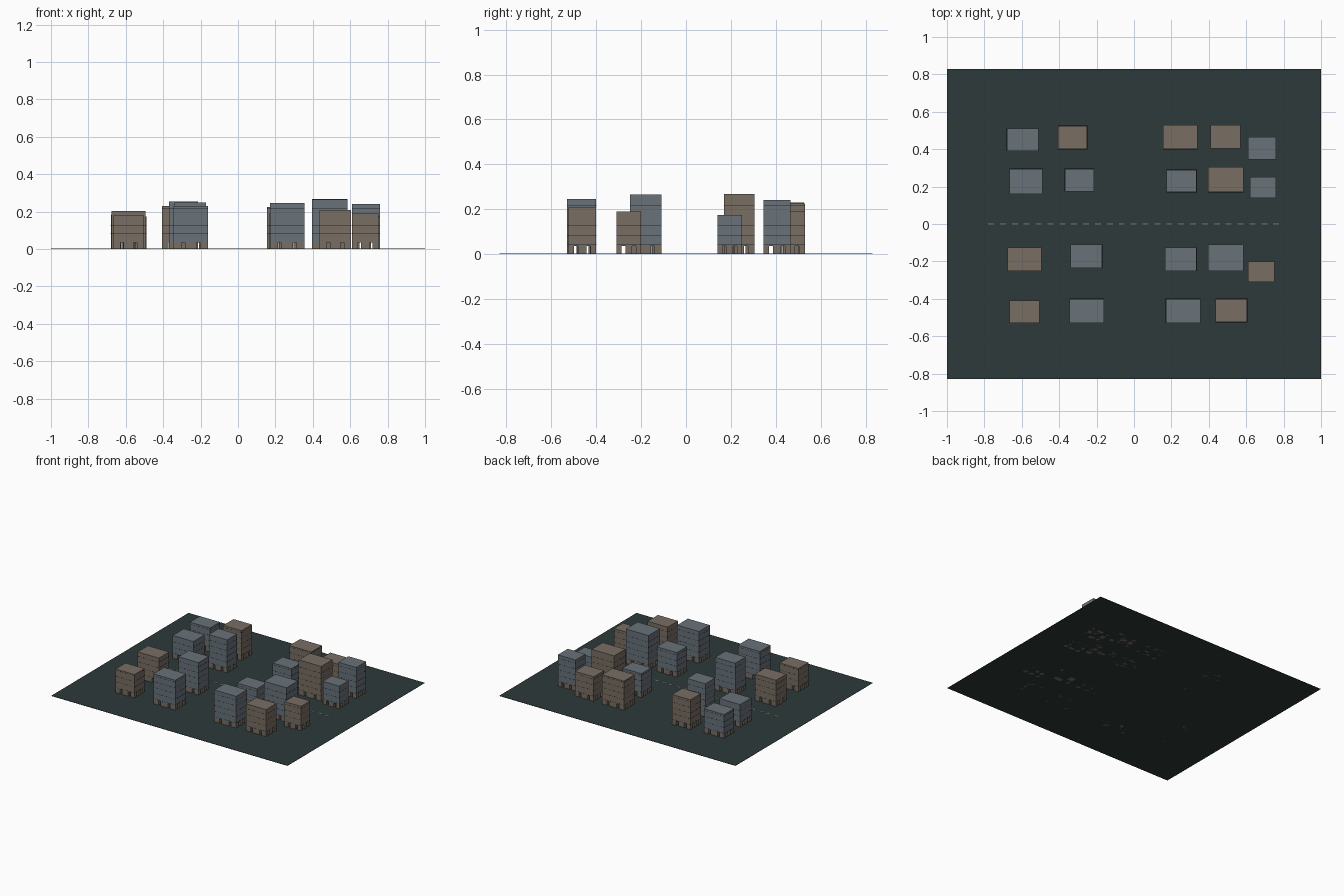
import bpy
import bmesh

old = bpy.data.objects.get("Cube")
if old:
    bpy.data.objects.remove(old, do_unlink=True)


def material(name, rgb):
    m = bpy.data.materials.new(name)
    m.use_nodes = True
    m.diffuse_color = (*rgb, 1)
    m.node_tree.nodes["Principled BSDF"].inputs["Base Color"].default_value = (*rgb, 1)
    return m


GROUND = material("dark green ground", (0.027, 0.042, 0.041))
GREY = material("blue grey wall", (0.14, 0.17, 0.195))
BROWN = material("brown wall", (0.19, 0.157, 0.127))
SEAM = material("dark seam", (0.015, 0.017, 0.018))
PAINT = material("road paint", (0.22, 0.23, 0.21))


def add_box(bm, lo, hi, mat=0):
    """Axis-aligned box between two corners."""
    corners = bmesh.ops.create_cube(bm, size=1)["verts"]
    for v in corners:
        for i in range(3):
            v.co[i] = lo[i] if v.co[i] < 0 else hi[i]
    for f in {f for v in corners for f in v.link_faces}:
        f.material_index = mat


def finish(bm, name, mats):
    mesh = bpy.data.meshes.new(name)
    bm.to_mesh(mesh)
    bm.free()
    for m in mats:
        mesh.materials.append(m)
    obj = bpy.data.objects.new(name, mesh)
    bpy.context.collection.objects.link(obj)
    return obj


# Ground slab
bm = bmesh.new()
add_box(bm, (-1, -0.83, 0), (1, 0.83, 0.002))
finish(bm, "ground", [GROUND])

# Dashed centre line of the road
bm = bmesh.new()
for i in range(25):
    x = -0.78 + i * 0.0635
    add_box(bm, (x, -0.004, 0.002), (x + 0.032, 0.004, 0.003))
finish(bm, "road_dashes", [PAINT])

BASE = 0.035      # ground floor height
FLOOR = 0.0435    # storey height
DOOR = 0.018      # doorway width


def pier_spans(a, b):
    """Wall stretches left between two doorways."""
    w = b - a
    d1, d2 = a + 0.28 * w, a + 0.72 * w
    h = DOOR / 2
    return [(a, d1 - h), (d1 + h, d2 - h), (d2 + h, b)]


def building(name, x0, x1, y0, y1, height, wall):
    bm = bmesh.new()
    # Ground floor of piers with open passages
    for xa, xb in pier_spans(x0, x1):
        for ya, yb in pier_spans(y0, y1):
            add_box(bm, (xa, ya, 0), (xb, yb, BASE), 1)
    # Upper block
    add_box(bm, (x0, y0, BASE), (x1, y1, height))
    # Thin seams between storeys
    z, e = 0.041, 0.0005
    while z < height - 0.01:
        add_box(bm, (x0 - e, y0 - e, z - 0.0007), (x1 + e, y1 + e, z + 0.0007), 2)
        z += FLOOR
    finish(bm, name, [wall, BROWN, SEAM])


# Rows of buildings from back to front: x range, y range, height, wall
ROWS = {
    "back": [(-.68, -.51, .39, .51, .185, GREY), (-.405, -.25, .40, .525, .23, BROWN),
             (.155, .34, .40, .53, .225, BROWN), (.41, .57, .405, .53, .19, BROWN),
             (.61, .76, .345, .465, .24, GREY)],
    "middle_back": [(-.665, -.49, .16, .295, .175, GREY), (-.37, -.215, .175, .295, .255, GREY),
                    (.175, .335, .17, .29, .185, GREY), (.395, .585, .17, .305, .268, BROWN),
                    (.62, .76, .14, .25, .175, GREY)],
    "middle_front": [(-.675, -.495, -.25, -.125, .203, BROWN), (-.34, -.17, -.235, -.11, .25, GREY),
                     (.165, .335, -.25, -.125, .19, GREY), (.395, .585, -.25, -.11, .265, GREY),
                     (.61, .75, -.31, -.20, .19, BROWN)],
    "front": [(-.665, -.505, -.53, -.41, .182, BROWN), (-.345, -.16, -.53, -.40, .23, GREY),
              (.17, .355, -.53, -.40, .245, GREY), (.435, .605, -.525, -.40, .208, BROWN)],
}
for row, plots in ROWS.items():
    for i, plot in enumerate(plots):
        building(f"{row}_building_{i + 1}", *plot)
